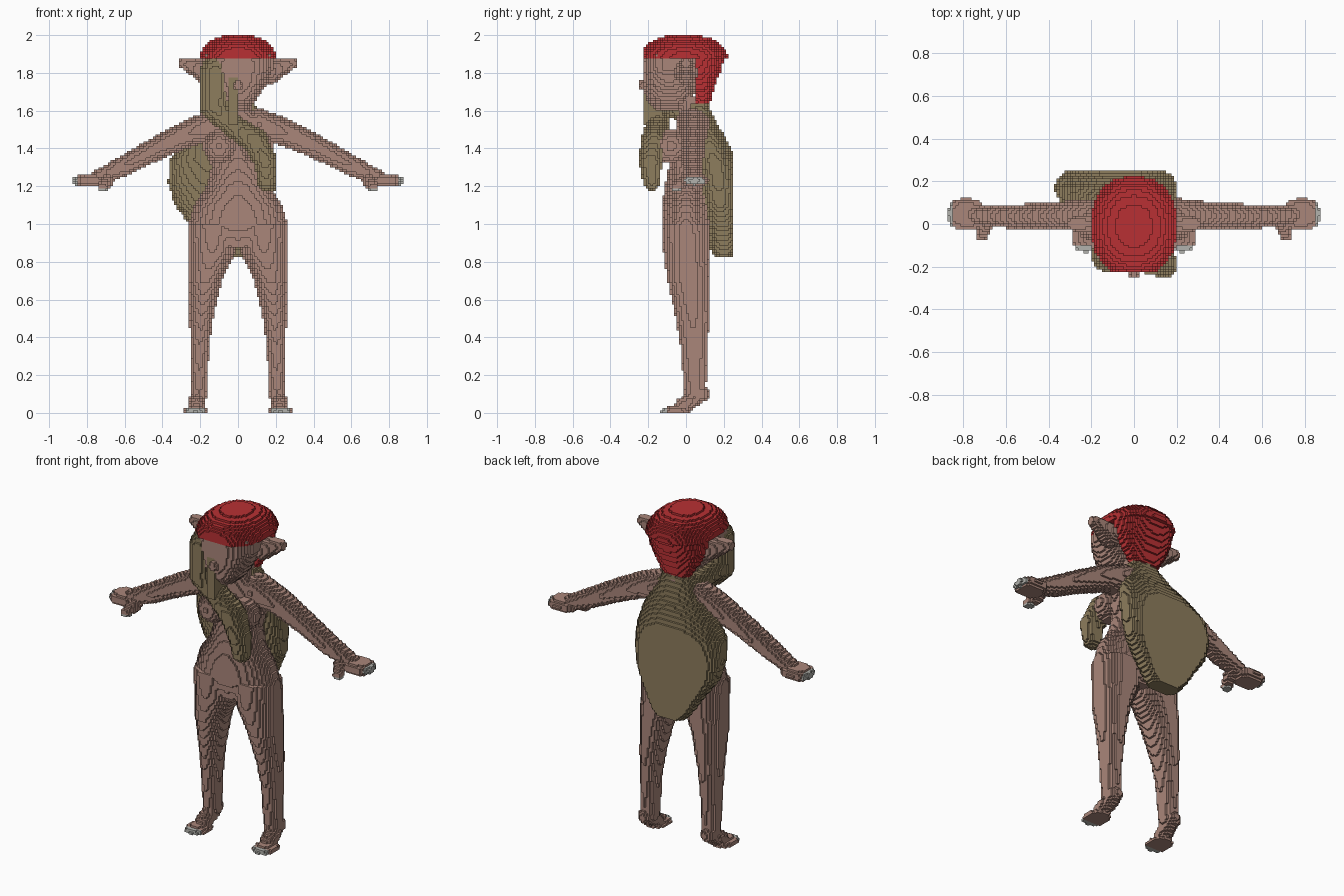
import bpy
import math

V = 0.0125          # edge length of one block
owner = {}          # block index -> (part name, material index)

cube = bpy.data.objects.get("Cube")
if cube:
    bpy.data.objects.remove(cube)


def material(name, colour):
    m = bpy.data.materials.new(name)
    m.use_nodes = True
    m.diffuse_color = (*colour, 1)
    m.node_tree.nodes["Principled BSDF"].inputs["Base Color"].default_value = (*colour, 1)
    return m


SKIN, HAIR, RED, PALE = range(4)
mats = [material("skin", (0.40, 0.24, 0.195)),
        material("olive hair", (0.27, 0.205, 0.11)),
        material("red cloth", (0.48, 0.03, 0.033)),
        material("pale tips", (0.45, 0.45, 0.42))]


def fill(part, mat, lo, hi, inside, tip=None):
    """Claim every block in a box whose centre passes the inside test."""
    spans = [range(math.floor(a / V), math.ceil(b / V) + 1) for a, b in zip(lo, hi)]
    for k in spans[2]:
        if k < 0:
            continue
        for j in spans[1]:
            for i in spans[0]:
                x, y, z = (i + .5) * V, (j + .5) * V, (k + .5) * V
                if inside(x, y, z):
                    owner[i, j, k] = (part, PALE if tip and tip(x, y, z) else mat)


def blob(part, mat, c, r, p=2, clip=None, tip=None):
    """Ellipsoid, squarer for a higher power p."""
    def inside(x, y, z):
        d = sum(abs((q - a) / b) ** p for q, a, b in zip((x, y, z), c, r))
        return d <= 1 and (not clip or clip(x, y, z))
    fill(part, mat, [a - b for a, b in zip(c, r)], [a + b for a, b in zip(c, r)], inside, tip)


def limb(part, mat, pts, clip=None, tip=None):
    """Chain of tapered round segments through (x, y, z, radius)."""
    for a, b in zip(pts, pts[1:]):
        d = [b[n] - a[n] for n in range(3)]
        len2 = sum(q * q for q in d)

        def inside(x, y, z):
            q = (x, y, z)
            t = sum((q[n] - a[n]) * d[n] for n in range(3)) / len2
            t = min(1, max(0, t))
            r = a[3] + t * (b[3] - a[3])
            near = sum((q[n] - a[n] - t * d[n]) ** 2 for n in range(3)) <= r * r
            return near and (not clip or clip(x, y, z))
        m = max(a[3], b[3])
        fill(part, mat, [min(a[n], b[n]) - m for n in range(3)],
             [max(a[n], b[n]) + m for n in range(3)], inside, tip)


def loft(part, mat, rings, p=2, clip=None):
    """Stack of oval sections (z, cx, cy, rx, ry), from bottom to top."""
    for a, b in zip(rings, rings[1:]):
        def inside(x, y, z):
            t = (z - a[0]) / (b[0] - a[0])
            if not 0 <= t < 1:
                return False
            cx, cy, rx, ry = (u + t * (w - u) for u, w in zip(a[1:], b[1:]))
            d = abs((x - cx) / rx) ** p + abs((y - cy) / ry) ** p
            return d <= 1 and (not clip or clip(x, y, z))
        lo = [min(s[n] - s[n + 2] for s in (a, b)) for n in (1, 2)] + [a[0]]
        hi = [max(s[n] + s[n + 2] for s in (a, b)) for n in (1, 2)] + [b[0]]
        fill(part, mat, lo, hi, inside)


# Long hair down the back, cut flat behind
loft("back_hair", HAIR, [
    (.82, -.04, .20, .09, .05), (.88, -.05, .20, .13, .08), (1.0, -.06, .19, .20, .10),
    (1.1, -.075, .18, .26, .11), (1.22, -.085, .17, .285, .12), (1.34, -.08, .15, .28, .12),
    (1.44, -.05, .12, .23, .10), (1.52, -.02, .10, .16, .07), (1.64, 0, .06, .09, .055)],
    p=2.3, clip=lambda x, y, z: y < .255)

# Torso and hips
loft("torso", SKIN, [
    (.88, 0, .005, .24, .10), (1.0, 0, 0, .262, .13), (1.1, 0, 0, .235, .125),
    (1.2, 0, 0, .165, .112), (1.3, 0, .01, .142, .10), (1.45, 0, .03, .165, .095),
    (1.56, 0, .04, .13, .085), (1.6, 0, .04, .08, .08), (1.68, 0, .03, .07, .08)])

for side, s in (("left", 1), ("right", -1)):
    blob("torso", SKIN, (s * .1, -.08, 1.41), (.085, .09, .09))

    # Leg and raised-heel foot
    leg, foot = side + "_leg", side + "_foot"
    loft(leg, SKIN, [(z, s * cx, cy, rx, ry) for z, cx, cy, rx, ry in (
        (.09, .205, .05, .042, .055), (.2, .205, .045, .045, .062), (.35, .203, .043, .05, .072),
        (.5, .195, .035, .063, .088), (.7, .175, .015, .09, .113), (.85, .138, .005, .128, .124),
        (1.0, .131, 0, .131, .13))])
    blob(foot, SKIN, (s * .21, .07, .1), (.043, .055, .045))
    limb(foot, SKIN, [(s * .21, .06, .09, .045), (s * .22, -.02, .035, .042)])
    blob(foot, SKIN, (s * .226, -.055, 0), (.063, .078, .035), p=2.5,
         tip=lambda x, y, z: y < -.105)

    # Arm, hand and thumb
    limb(side + "_arm", SKIN, [
        (s * .11, .04, 1.525, .085), (s * .25, .04, 1.485, .072), (s * .42, .037, 1.405, .062),
        (s * .6, .035, 1.31, .054), (s * .74, .04, 1.245, .042)])
    hand = side + "_hand"
    blob(hand, SKIN, (s * .785, .045, 1.23), (.088, .075, .034), p=2.5,
         tip=lambda x, y, z: abs(x) > .845)
    limb(hand, SKIN, [(s * .69, 0, 1.23, .035), (s * .715, -.055, 1.195, .026)],
         tip=lambda x, y, z: z < 1.185)

    # Pointed ear, flat along the top
    limb(side + "_ear", SKIN, [(s * .17, 0, 1.805, .065), (s * .285, 0, 1.85, .03)],
         clip=lambda x, y, z: z < 1.875)

# Head and nose
loft("head", SKIN, [
    (1.6, 0, -.09, .05, .07), (1.66, 0, -.09, .10, .125), (1.74, 0, -.085, .15, .142),
    (1.82, 0, -.08, .185, .15), (1.9, 0, -.07, .19, .155)], p=2.4)
blob("head", SKIN, (0, -.225, 1.735), (.025, .03, .03))

# Cap: flat-fronted dome with a tapering back
loft("cap", RED, [
    (1.64, 0, .085, .085, .045), (1.72, 0, .075, .135, .075), (1.8, 0, .055, .175, .125),
    (1.88, 0, 0, .2, .205)], p=2.3, clip=lambda x, y, z: y > .045)
blob("cap", RED, (0, -.01, 1.85), (.203, .235, .152), p=2.4,
     clip=lambda x, y, z: z > 1.87 and y > -.225)

# Lock falling over one side of the face, then across the chest
limb("front_hair", HAIR, [
    (-.12, -.145, 1.81, .08), (-.125, -.15, 1.62, .075), (-.03, -.15, 1.52, .06),
    (.09, -.17, 1.44, .07), (.145, -.19, 1.33, .06), (.15, -.18, 1.225, .048)],
    clip=lambda x, y, z: z < 1.875)
limb("front_hair", HAIR, [(-.13, -.1, 1.63, .06), (-.08, .08, 1.56, .05)])
fill("fringe_strand", HAIR, (-.06, -.23, 1.5), (.01, -.1, 1.8),
     lambda x, y, z: -.055 < x < 0 and -.225 < y < -.12 and 1.53 < z < 1.78)

# Build one mesh per part from the outward block faces
SIDES = []
for axis in range(3):
    u, w = (axis + 1) % 3, (axis + 2) % 3
    for sign in (0, 1):
        step = [0, 0, 0]
        step[axis] = 2 * sign - 1
        ring = []
        for a, b in ((0, 0), (1, 0), (1, 1), (0, 1)):
            corner = [0, 0, 0]
            corner[axis], corner[u], corner[w] = sign, a, b
            ring.append(tuple(corner))
        SIDES.append((step, ring if sign else ring[::-1]))

parts = {}
for (i, j, k), (part, mat) in owner.items():
    verts, faces, slots = parts.setdefault(part, ({}, [], []))
    for step, ring in SIDES:
        if (i + step[0], j + step[1], k + step[2]) not in owner:
            faces.append([verts.setdefault((i + a, j + b, k + c), len(verts)) for a, b, c in ring])
            slots.append(mat)

for part, (verts, faces, slots) in parts.items():
    mesh = bpy.data.meshes.new(part)
    mesh.from_pydata([[q * V for q in v] for v in verts], [], faces)
    used = sorted(set(slots))
    for m in used:
        mesh.materials.append(mats[m])
    mesh.polygons.foreach_set("material_index", [used.index(m) for m in slots])
    mesh.update()
    bpy.context.collection.objects.link(bpy.data.objects.new(part, mesh))
